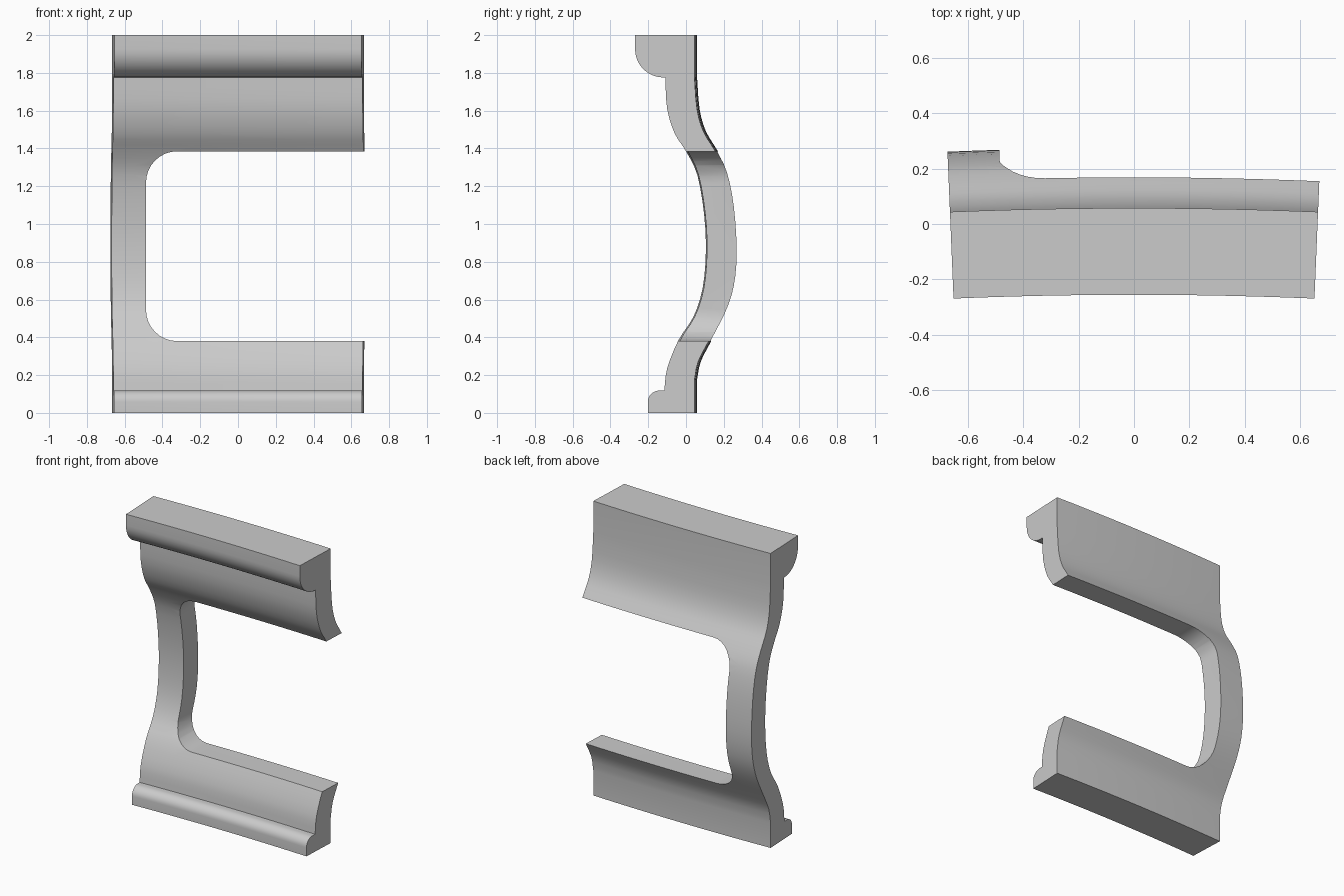
import bpy, bmesh
from math import sin, cos, pi
from mathutils import Vector

if "Cube" in bpy.data.objects:
    bpy.data.objects.remove(bpy.data.objects["Cube"])

R = 16.0          # plan radius of the gently bowed panel
HALF = 0.0415     # half sweep angle
SAG = R * (1 - cos(HALF))
NX = 12


def spline(pts, n=3):
    """Catmull-Rom curve through the given profile points."""
    p = [Vector(q) for q in pts]
    p = [2 * p[0] - p[1]] + p + [2 * p[-1] - p[-2]]
    out = []
    for a, b, c, d in zip(p, p[1:], p[2:], p[3:]):
        for i in range(n):
            t = i / n
            out.append(0.5 * (2 * b + (c - a) * t + (2 * a - 5 * b + 4 * c - d) * t * t
                              + (3 * b - a - 3 * c + d) * t ** 3))
    return out + [p[-2]]


def arc(cx, cy, rx, ry, a0, a1, n=8):
    return [Vector((cx + rx * cos(a0 + (a1 - a0) * i / n),
                    cy + ry * sin(a0 + (a1 - a0) * i / n))) for i in range(n + 1)]


def loft(name, rings):
    """Solid through a list of closed rings, capped at both ends."""
    bm = bmesh.new()
    rows = [[bm.verts.new(v) for v in ring] for ring in rings]
    n = len(rows[0])
    for a, b in zip(rows, rows[1:]):
        for i in range(n):
            j = (i + 1) % n
            bm.faces.new((a[i], a[j], b[j], b[i]))
    bm.faces.new(rows[0])
    bm.faces.new(rows[-1])
    bmesh.ops.recalc_face_normals(bm, faces=bm.faces)
    me = bpy.data.meshes.new(name)
    bm.to_mesh(me)
    bm.free()
    ob = bpy.data.objects.new(name, me)
    bpy.context.collection.objects.link(ob)
    return ob


# Side profile (y, z): toe bead, wavy front, top bead, wavy back
toe = [Vector((-0.202, 0))] + arc(-0.142, 0.058, 0.06, 0.06, pi, pi / 2)
front = spline([(-0.115, 0.118), (-0.10, 0.235), (-0.04, 0.385), (0.04, 0.51),
                (0.088, 0.66), (0.105, 0.85), (0.096, 1.05), (0.06, 1.26),
                (0.0, 1.385), (-0.06, 1.48), (-0.10, 1.61), (-0.110, 1.776)])
head = arc(-0.120, 1.926, 0.15, 0.15, -pi / 2, -pi, 10) + [Vector((-0.27, 2.0))]
back = spline([(0.044, 1.79), (0.058, 1.61), (0.092, 1.49), (0.155, 1.385),
               (0.211, 1.27), (0.247, 1.09), (0.262, 0.85), (0.246, 0.67),
               (0.20, 0.53), (0.12, 0.38), (0.064, 0.27), (0.044, 0.17)])
profile = toe + front + head + [Vector((0.044, 2.0))] + back + [Vector((0.044, 0))]

# Profile swept along the bowed plan
rings = []
for k in range(NX + 1):
    t = HALF * (2 * k / NX - 1)
    rings.append([((R + p.x + SAG) * sin(t), (R + p.x + SAG) * cos(t) - R, p.y)
                  for p in profile])
panel = loft("curved_panel", rings)

# Open-sided window with two rounded corners
c = 0.165
win = (arc(-0.487 + c, 1.385 - c, c, c, pi / 2, pi) +
       arc(-0.487 + c, 0.38 + c, c, c, pi, 1.5 * pi) +
       [Vector((1.0, 0.38)), Vector((1.0, 1.385))])
cutter = loft("window_cutter", [[(p.x, y, p.y) for p in win] for y in (-1, 1)])
cutter.hide_render = True

mod = panel.modifiers.new("window", 'BOOLEAN')
mod.object = cutter
mod.operation = 'DIFFERENCE'
mod.solver = 'EXACT'
bpy.context.view_layer.objects.active = panel
panel.select_set(True)
bpy.ops.object.modifier_apply(modifier=mod.name)
bpy.data.objects.remove(cutter)
bpy.ops.object.shade_smooth_by_angle(angle=0.6)
